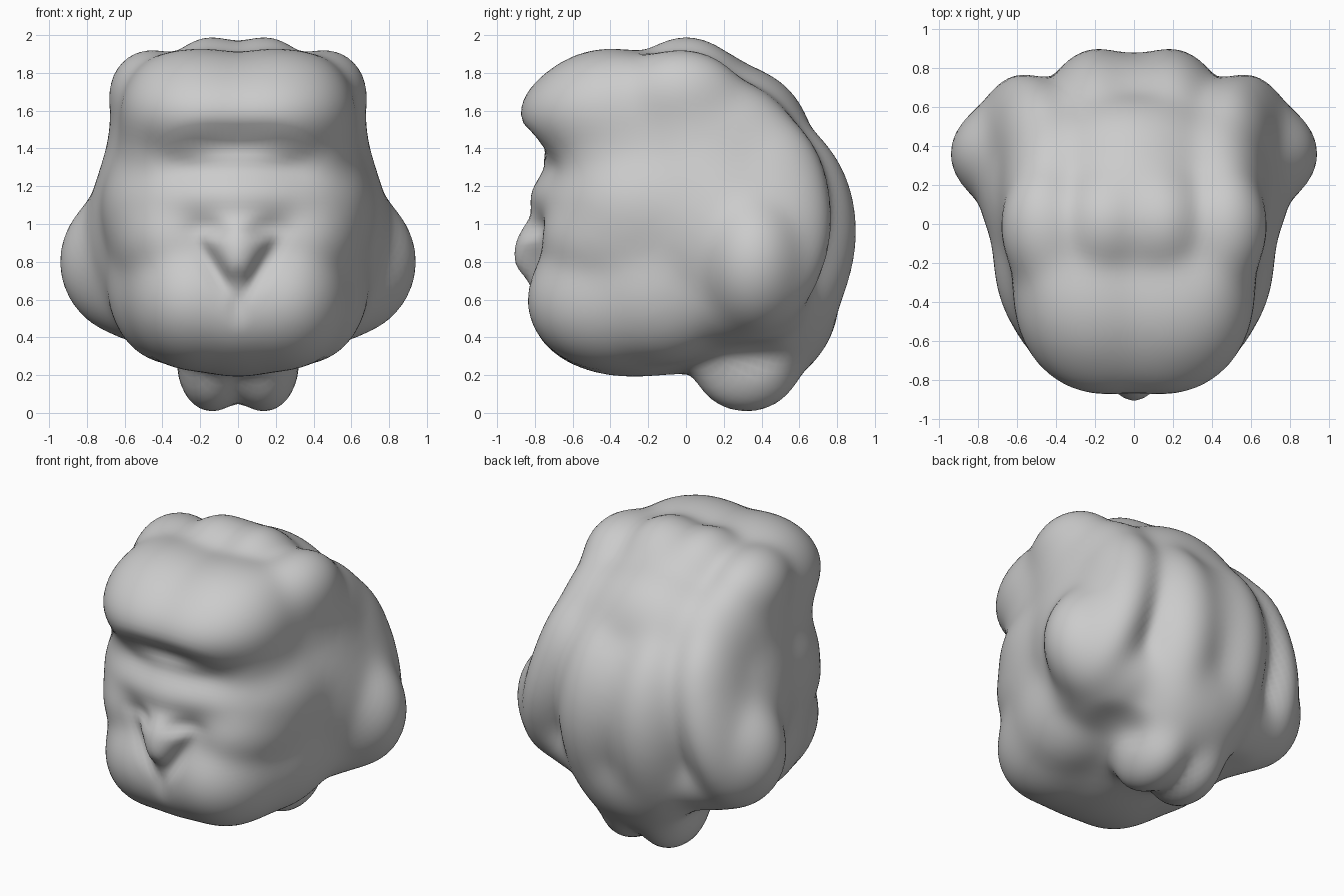
import bpy
import bmesh
from math import exp, log, pi, sqrt
from mathutils import Matrix, Vector

if "Cube" in bpy.data.objects:
    bpy.data.objects.remove(bpy.data.objects["Cube"], do_unlink=True)

BLEND = 0.038
lumps, dents = [], []


def ellipsoid(target, x, y, z, rx, ry, rz, tilt=0):
    """Store an ellipsoid; anything off the centre line is mirrored."""
    for side in ((1, -1) if x else (1,)):
        target.append((x * side, y, z, rx, ry, rz, min(rx, ry, rz), tilt * side))


def lump(*shape):
    ellipsoid(lumps, *shape)


def dent(*shape):
    ellipsoid(dents, *shape)


def distance(px, py, pz, shape):
    x, y, z, rx, ry, rz, size, tilt = shape
    c = pz - z
    a = (px - x - tilt * c) / rx
    b = (py - y) / ry
    c /= rz
    return (sqrt(a * a + b * b + c * c) - 1) * size


def field(px, py, pz):
    """Soft union of the lumps with the dents softly pressed in."""
    total = sum(exp(-min(distance(px, py, pz, s), 1) / BLEND) for s in lumps)
    value = -BLEND * log(total)
    for s in dents:
        d = -distance(px, py, pz, s)
        gap = max(BLEND - abs(value - d), 0)
        value = max(value, d) + gap * gap / (4 * BLEND)
    return value


def surface_reach(ray):
    """Distance from the middle of the core to the skin along a ray."""
    near, far = 0.4, 1.5
    for step in range(11):
        middle = (near + far) / 2
        if field(ray.x * middle, ray.y * middle, 1 + ray.z * middle) < 0:
            near = middle
        else:
            far = middle
    return (near + far) / 2


# Core
lump(0, 0, 1, 0.63, 0.68, 0.76)
# Brow, its flat top and the temples that join it to the face
lump(0.17, -0.46, 1.58, 0.38, 0.4, 0.25)
lump(0.2, -0.4, 1.65, 0.36, 0.36, 0.27)
lump(0.4, -0.28, 1.45, 0.2, 0.34, 0.38)
# Bridge and band under the brow
lump(0, -0.28, 1.35, 0.5, 0.42, 0.25)
lump(0, -0.33, 1.14, 0.54, 0.48, 0.21)
lump(0.4, -0.2, 1.08, 0.3, 0.4, 0.35)
# Cheeks and chin
lump(0.34, -0.3, 0.92, 0.3, 0.44, 0.28)
lump(0.25, -0.4, 0.6, 0.33, 0.43, 0.36)
lump(0.38, -0.12, 0.66, 0.3, 0.4, 0.38)
lump(0, -0.3, 0.53, 0.38, 0.5, 0.33)
# Muzzle wedge
lump(0.07, -0.64, 0.92, 0.12, 0.18, 0.11)
lump(0, -0.67, 0.81, 0.12, 0.22, 0.16)
# Crown plate
lump(0.15, 0, 1.65, 0.24, 0.29, 0.33)
lump(0, 0.05, 1.64, 0.32, 0.32, 0.28)
lump(0, 0.28, 1.46, 0.44, 0.36, 0.36)
# Shoulder knobs beside the crown
lump(0.47, -0.02, 1.7, 0.2, 0.27, 0.21)
lump(0.46, 0.04, 1.48, 0.2, 0.3, 0.3)
lump(0.42, 0.26, 1.42, 0.22, 0.28, 0.3)
# Back plate
lump(0.2, 0.48, 0.95, 0.27, 0.41, 0.58)
lump(0, 0.38, 0.56, 0.44, 0.41, 0.4)
lump(0, 0.46, 1, 0.42, 0.4, 0.5)
# Outer flanks
lump(0.64, 0.36, 0.8, 0.3, 0.26, 0.34)
lump(0.58, 0.49, 1, 0.18, 0.27, 0.42, -0.2)
lump(0.48, 0.45, 1.2, 0.19, 0.24, 0.32)
lump(0.5, 0.2, 0.95, 0.29, 0.38, 0.42)
lump(0.52, 0.1, 1.15, 0.2, 0.3, 0.34)
lump(0.42, 0.3, 0.6, 0.3, 0.34, 0.24)
# Bottom knobs
lump(0.14, 0.32, 0.23, 0.17, 0.26, 0.22)

# Crease below the brow
dent(0, -0.9, 1.41, 0.5, 0.15, 0.07)
# Slanted creases beside the muzzle wedge
dent(0.18, -0.88, 0.84, 0.06, 0.1, 0.22, 0.62)
dent(0.2, -0.88, 0.98, 0.12, 0.1, 0.05)
# Chin cleft
dent(0, -0.88, 0.54, 0.05, 0.06, 0.16)
# Hollow below the flank
dent(0.52, 0.4, 0.26, 0.2, 0.28, 0.11)

# Half of a dense ball, wrapped around the lumps
bm = bmesh.new()
bmesh.ops.create_icosphere(bm, subdivisions=6, radius=1,
                           matrix=Matrix.Rotation(pi / 2, 4, 'Z'))
bmesh.ops.bisect_plane(bm, geom=bm.verts[:] + bm.edges[:] + bm.faces[:], dist=0.0001,
                       plane_co=(0, 0, 0), plane_no=(1, 0, 0), clear_inner=True)
for v in bm.verts:
    ray = v.co.normalized()
    v.co = Vector((0, 0, 1)) + ray * surface_reach(ray)
for face in bm.faces:
    face.smooth = True

mesh = bpy.data.meshes.new("lumpy_head")
bm.to_mesh(mesh)
bm.free()
head = bpy.data.objects.new("lumpy_head", mesh)
bpy.context.collection.objects.link(head)

# Other half, then a light relaxing of the skin
mirror = head.modifiers.new("other_half", 'MIRROR')
mirror.merge_threshold = 0.002
relax = head.modifiers.new("relaxed_skin", 'SMOOTH')
relax.factor = 0.5
relax.iterations = 1

grey = bpy.data.materials.new("plain_grey")
grey.use_nodes = True
colour = (0.6, 0.6, 0.6, 1)
grey.diffuse_color = colour
grey.node_tree.nodes["Principled BSDF"].inputs["Base Color"].default_value = colour
mesh.materials.append(grey)
